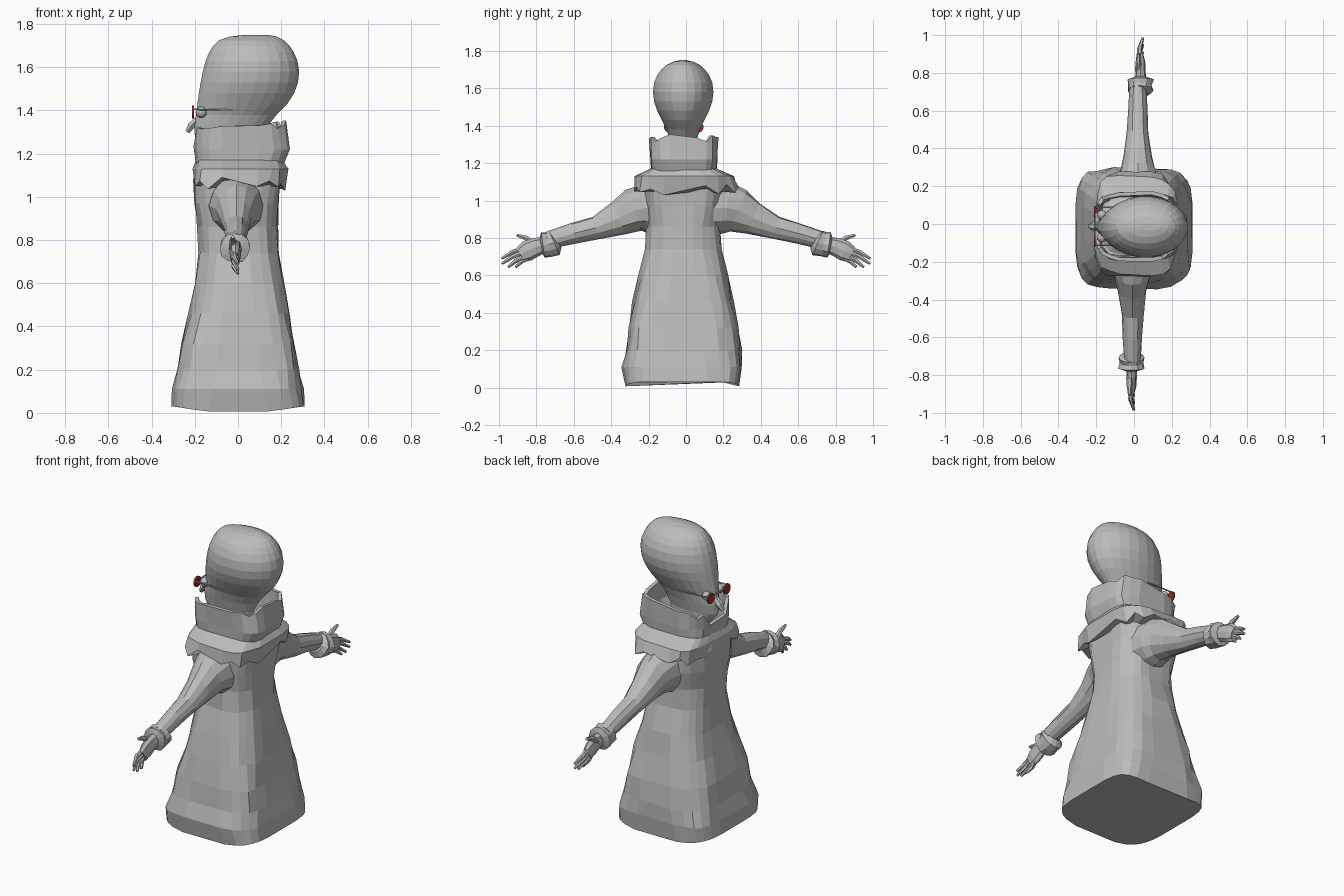
import bpy, bmesh, math, random
from mathutils import Vector

if "Cube" in bpy.data.objects:
    bpy.data.objects.remove(bpy.data.objects["Cube"])

random.seed(4)


def material(name, rgb):
    m = bpy.data.materials.new(name)
    m.diffuse_color = (*rgb, 1)
    m.use_nodes = True
    m.node_tree.nodes["Principled BSDF"].inputs["Base Color"].default_value = m.diffuse_color
    return m


GREY = material("plain grey", (0.5, 0.5, 0.5))
RED = material("red lens", (0.36, 0.025, 0.02))


def finish(name, bm, mat):
    bmesh.ops.recalc_face_normals(bm, faces=bm.faces)
    me = bpy.data.meshes.new(name)
    bm.to_mesh(me)
    bm.free()
    me.materials.append(mat)
    ob = bpy.data.objects.new(name, me)
    bpy.context.collection.objects.link(ob)
    return ob


def loft(name, rings, mat=GREY, caps=True):
    """Skin a list of closed rings of points."""
    bm = bmesh.new()
    rows = [[bm.verts.new(p) for p in r] for r in rings]
    n = len(rows[0])
    for a, b in zip(rows, rows[1:]):
        for i in range(n):
            j = (i + 1) % n
            bm.faces.new((a[i], a[j], b[j], b[i]))
    if caps:
        bm.faces.new(rows[0])
        bm.faces.new(rows[-1])
    return finish(name, bm, mat)


def section(z, x0, x1, y0, y1, power=2.0, n=24, jitter=0.0):
    """Horizontal superellipse filling the given box."""
    pts = []
    for i in range(n):
        a = 2 * math.pi * (i + 0.5) / n
        c, s = math.cos(a), math.sin(a)
        u = math.copysign(abs(c) ** (2 / power), c)
        v = math.copysign(abs(s) ** (2 / power), s)
        k = 1 + random.uniform(-jitter, jitter)
        pts.append(Vector(((x0 + x1) / 2 + u * k * (x1 - x0) / 2,
                           (y0 + y1) / 2 + v * k * (y1 - y0) / 2, z)))
    return pts


def tube(name, path, n=8, jitter=0.0, mat=GREY):
    """Path entries: centre x, y, z, then half width and half height."""
    pts = [Vector(p[:3]) for p in path]
    rings = []
    for i, p in enumerate(path):
        t = (pts[min(i + 1, len(pts) - 1)] - pts[max(i - 1, 0)]).normalized()
        up = Vector((0, 0, 1)) if abs(t.z) < 0.9 else Vector((0, 1, 0))
        side = t.cross(up).normalized()
        up = side.cross(t)
        ring = []
        for k in range(n):
            a = 2 * math.pi * k / n
            f = 1 + random.uniform(-jitter, jitter)
            ring.append(pts[i] + side * math.cos(a) * p[3] * f + up * math.sin(a) * p[4] * f)
        rings.append(ring)
    return loft(name, rings, mat)


# Robe: flared, rounded-square coat with irregular folds
robe = [(0.03, -.31, .31, -.325, .285, 5), (0.11, -.30, .30, -.345, .30, 4.5),
        (0.2, -.285, .288, -.325, .293, 4), (0.32, -.26, .267, -.31, .275, 4),
        (0.46, -.23, .24, -.282, .25, 3.5), (0.6, -.203, .213, -.25, .222, 3.2),
        (0.74, -.183, .19, -.215, .187, 3), (0.86, -.187, .182, -.21, .18, 3),
        (0.97, -.203, .19, -.225, .2, 3.2), (1.08, -.205, .2, -.225, .205, 3.5),
        (1.16, -.19, .2, -.18, .16, 3), (1.2, -.14, .15, -.12, .09, 2.5)]
rings = [section(*r, jitter=0.0 if r[0] < .05 else 0.03) for r in robe]
for p in rings[0]:
    p.z = 0.03 * min(1, (p.x / 0.29) ** 2)
loft("robe", rings)

# Shoulder cape: ragged flared layer below the collar
cape = [section(1.17, -.19, .205, -.19, .165, 4, 20, 0.03),
        section(1.13, -.205, .225, -.275, .255, 4, 20, 0.05),
        section(1.06, -.205, .215, -.285, .27, 4, 20, 0.04),
        section(1.05, -.18, .18, -.2, .19, 4, 20)]
for i, p in enumerate(cape[2]):
    p.z += 0.035 * (-1) ** i * random.random()
loft("shoulder_cape", cape)

# Collar: tall stiff band, open in a V below the face
collar = [section(1.12, -.19, .20, -.185, .16, 4, 20),
          section(1.22, -.20, .235, -.19, .165, 4, 20, 0.04),
          section(1.34, -.205, .22, -.195, .17, 4, 20, 0.03)]
for i, p in enumerate(collar[2]):
    p.z += random.uniform(-0.025, 0.015)
    if p.x < -.12:
        p.z -= 0.03 if abs(p.y + .01) > .08 else 0.09
band = loft("collar", collar, caps=False)
thick = band.modifiers.new("thickness", "SOLIDIFY")
thick.thickness = 0.02

# Head: large egg-shaped skull narrowing to the chin
head = [(1.15, -.1, .1, .06), (1.22, -.16, .1, .06), (1.27, -.2, .11, .06),
        (1.33, -.205, .14, .075), (1.38, -.195, .18, .09), (1.43, -.19, .23, .115),
        (1.48, -.183, .262, .14), (1.53, -.175, .28, .157), (1.58, -.165, .285, .163),
        (1.63, -.152, .277, .157), (1.67, -.135, .26, .14), (1.70, -.115, .24, .118),
        (1.725, -.09, .215, .09), (1.742, -.04, .18, .055), (1.75, .03, .14, .02)]
loft("head", [section(z, a, b, -.015 - w, -.015 + w) for z, a, b, w in head])
tube("nose", [(-.17, -.012, 1.38, .015, .012), (-.215, -.012, 1.33, .025, .02),
              (-.235, -.012, 1.30, .012, .012)], 6)

# Glasses and eyes
for s, label in ((1, "left"), (-1, "right")):
    y = -.012 + s * .075
    tube(label + "_lens", [(-.212, y, 1.393, .031, .031), (-.203, y, 1.393, .031, .031)], 16, mat=RED)
    yt = -.012 + s * .1
    tube(label + "_temple", [(-.205, yt, 1.405, .004, .004), (-.02, yt, 1.402, .004, .004)], 6)
    bm = bmesh.new()
    bmesh.ops.create_uvsphere(bm, u_segments=12, v_segments=8, radius=0.026)
    bmesh.ops.translate(bm, verts=bm.verts, vec=(-.17, -.012 + s * .06, 1.392))
    finish(label + "_eye", bm, GREY)
tube("glasses_bridge", [(-.208, -.06, 1.4, .004, .004), (-.208, .036, 1.4, .004, .004)], 6)

# Arms, cuffs and hands
arm = [(.14, .96, .13, .14), (.22, .96, .12, .135), (.28, .945, .095, .115), (.36, .905, .075, .09),
       (.48, .855, .058, .062), (.6, .825, .051, .054), (.74, .785, .044, .046)]
cuff = [(.69, .785, .04, .045), (.705, .775, .068, .07), (.735, .765, .062, .066),
        (.765, .762, .07, .07), (.775, .76, .035, .04)]
palm = [(.75, .765, .032, .042), (.80, .752, .027, .05), (.85, .73, .026, .055), (.885, .71, .018, .042)]
fingers = [("index", .87, .743, .985, .69), ("middle", .87, .722, .983, .662),
           ("ring", .86, .70, .95, .645), ("little", .845, .69, .91, .645)]
for s, label in ((1, "left"), (-1, "right")):
    xs = 0.02 if s > 0 else -0.008
    xh = 0.035 if s > 0 else -0.012

    def limb(part, rows, x, n, jitter=0.0):
        tube(label + "_" + part, [(x, s * y, z, w, h) for y, z, w, h in rows], n, jitter)

    limb("sleeve", arm, xs, 12, 0.06)
    limb("cuff", cuff, xh - .002, 12, 0.05)
    limb("palm", palm, xh, 8)
    for part, y0, z0, y1, z1 in fingers:
        ym, zm = (y0 + y1) / 2, (z0 + z1) / 2 + .008
        tube(label + "_" + part + "_finger",
             [(xh, s * y0, z0, .014, .014), (xh - .006, s * ym, zm, .013, .013),
              (xh + .012, s * y1, z1, .007, .007)], 6)
    limb("thumb", [(.81, .765, .018, .018), (.855, .8, .015, .015), (.905, .815, .008, .008)], xh - .012, 6)
